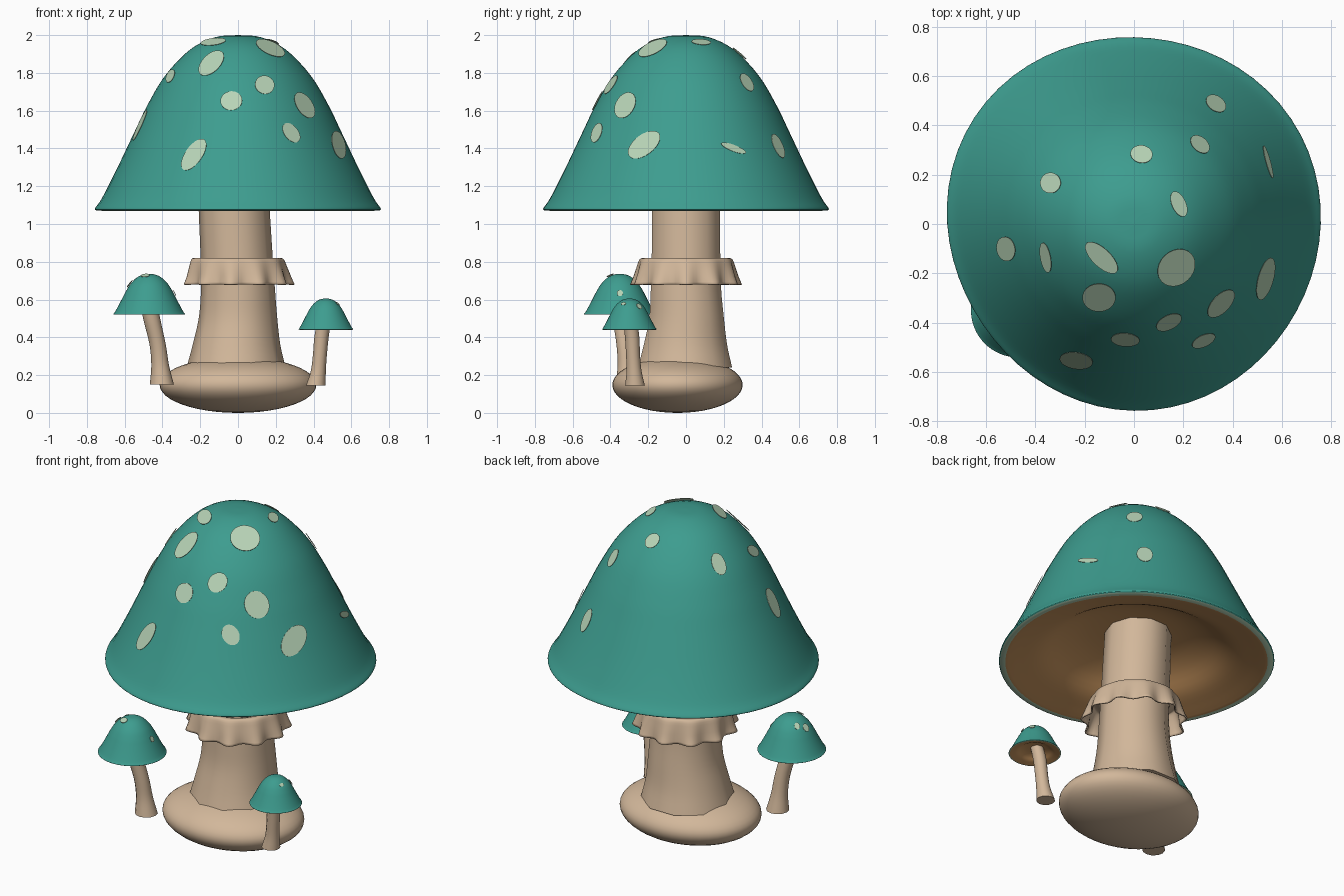
import bpy, bmesh
from math import sin, cos, pi, radians
from mathutils import Vector, Matrix
from mathutils.bvhtree import BVHTree

if "Cube" in bpy.data.objects:
    bpy.data.objects.remove(bpy.data.objects["Cube"])


def material(name, rgb):
    mat = bpy.data.materials.new(name)
    mat.use_nodes = True
    mat.diffuse_color = (*rgb, 1)
    mat.node_tree.nodes["Principled BSDF"].inputs["Base Color"].default_value = (*rgb, 1)
    return mat


teal = material("cap teal", (0.047, 0.335, 0.275))
pale = material("spot pale green", (0.48, 0.66, 0.475))
cream = material("stem cream", (0.645, 0.475, 0.325))
brown = material("underside brown", (0.6, 0.31, 0.115))


def finish(name, bm, mats):
    """Make the object, smooth with crisp rims."""
    mesh = bpy.data.meshes.new(name)
    bm.to_mesh(mesh)
    bm.free()
    for mat in mats:
        mesh.materials.append(mat)
    mesh.shade_smooth()
    mesh.set_sharp_from_angle(angle=radians(60))
    obj = bpy.data.objects.new(name, mesh)
    bpy.context.collection.objects.link(obj)
    return obj


def smooth_path(points, steps=4):
    """Catmull-Rom curve through the points."""
    pts = [Vector(p) for p in points]
    ext = [2 * pts[0] - pts[1]] + pts + [2 * pts[-1] - pts[-2]]
    out = []
    for a, b, c, d in zip(ext, ext[1:], ext[2:], ext[3:]):
        for k in range(steps):
            t = k / steps
            out.append(b + 0.5 * t * (c - a + t * (2 * a - 5 * b + 4 * c - d
                                                   + t * (3 * (b - c) + d - a))))
    return out + [pts[-1]]


def skin(rings, sides, wobble=lambda a, t: 1, closed=True):
    """Surface through horizontal rings given as (x, y, z, radius)."""
    bm = bmesh.new()
    loops = []
    for i, (x, y, z, r) in enumerate(rings):
        t = i / (len(rings) - 1)
        angles = [2 * pi * k / sides for k in range(sides)]
        loops.append([bm.verts.new((x + r * wobble(a, t) * cos(a),
                                    y + r * wobble(a, t) * sin(a), z)) for a in angles])
    for top, low in zip(loops, loops[1:]):
        for k in range(sides):
            n = (k + 1) % sides
            bm.faces.new((top[k], low[k], low[n], top[n]))
    if closed:
        bm.faces.new(loops[0])
        bm.faces.new(loops[-1][::-1])
    bmesh.ops.recalc_face_normals(bm, faces=bm.faces)
    return bm


# Unit cap: radius and height are both 1, rim at zero
OUTER = [(0.004, 1), (0.16, 0.988), (0.335, 0.918), (0.51, 0.77), (0.635, 0.6),
         (0.73, 0.44), (0.85, 0.235), (0.95, 0.075), (1, 0.015), (0.995, 0.003)]
INNER = [(0.955, 0), (0.86, 0.02), (0.7, 0.06), (0.53, 0.14), (0.33, 0.19), (0.004, 0.21)]


def lobed(a, t):
    return 1 + 0.013 * (sin(a) + sin(3 * a)) - 0.008 * sin(2 * a)


def cap(name, centre, radius, height, spots, wobble=lambda a, t: 1):
    x, y, z = centre
    outer, inner = smooth_path(OUTER), smooth_path(INNER)
    rings = [(x, y, z + h * height, r * radius) for r, h in outer + inner]
    sides = 64
    bm = skin(rings, sides, wobble)
    # Teal shell, pale rim strip, brown underside
    bm.faces.ensure_lookup_table()
    for i, face in enumerate(bm.faces):
        ring = i // sides
        face.material_index = 0 if ring < len(outer) - 1 else 1 if ring < len(outer) else 2
    bm.faces[sides * (len(rings) - 1)].material_index = 0
    tree = BVHTree.FromBMesh(bm)
    finish(name, bm, [teal, pale, brown])
    # Spots: thin discs lying on the shell
    bm = bmesh.new()
    for sx, sy, wide, tall, tilt in spots:
        hit, normal, _, _ = tree.ray_cast(Vector((x + sx, y + sy, 3)), Vector((0, 0, -1)))
        side = Vector((0, 0, 1)).cross(normal).normalized()
        frame = Matrix((side, normal.cross(side), normal)).transposed().to_4x4()
        place = (Matrix.Translation(hit + normal * 0.005) @ frame
                 @ Matrix.Rotation(radians(-tilt), 4, "Z") @ Matrix.Diagonal((wide, tall, 1, 1)))
        bmesh.ops.create_cone(bm, cap_ends=True, segments=24, radius1=1, radius2=1,
                              depth=0.002, matrix=place)
    finish(name + "_spots", bm, [pale])


# Spots as x, y, half width, half length, tilt
BIG_SPOTS = [
    (.03, .28, .045, .047, 0), (-.335, .165, .042, .065, 0), (.265, .32, .045, .055, 0),
    (.33, .485, .045, .07, 0), (.54, .25, .072, .02, 22), (.18, .08, .055, .032, 0),
    (-.13, -.135, .085, .042, 0), (-.355, -.135, .065, .035, 25), (-.515, -.1, .05, .09, 0),
    (.17, -.175, .083, .083, 0), (-.14, -.295, .064, .09, 12), (.35, -.32, .07, .078, -20),
    (.53, -.22, .065, .1, 50), (.14, -.395, .052, .06, 40), (-.035, -.465, .058, .057, 0),
    (.28, -.47, .047, .06, -30), (-.232, -.55, .055, .098, 25)]
cap("large_cap", (0, 0, 1.07), 0.755, 0.93, BIG_SPOTS, lobed)
cap("right_small_cap", (-.47, -.35, .52), 0.19, 0.215,
    [(-.1, .01, .02, .024, 0), (-.02, -.05, .024, .019, 0),
     (.13, 0, .016, .018, 0), (-.07, .05, .016, .02, 0)])
cap("left_small_cap", (.465, -.3, .44), 0.145, 0.165,
    [(.06, .05, .016, .018, 0), (.06, -.03, .014, .01, 0)])


def stem(name, points, sides):
    finish(name, skin(smooth_path(points), sides), [cream])


# Stems as x, y, z, radius
stem("main_stem", [(-.03, 0, 1.26, .185), (-.02, 0, 1.07, .188), (-.007, 0, .82, .191),
                   (0, 0, .65, .196), (0, .003, .5, .208), (-.008, -.003, .36, .232),
                   (-.01, -.005, .24, .262)], 10)
stem("right_small_stem", [(-.47, -.35, .57, .045), (-.455, -.342, .49, .045),
                          (-.425, -.325, .36, .043), (-.412, -.315, .25, .047),
                          (-.403, -.31, .15, .064)], 12)
stem("left_small_stem", [(.455, -.295, .48, .037), (.442, -.285, .4, .038),
                         (.433, -.28, .3, .037), (.425, -.275, .22, .04),
                         (.412, -.27, .145, .052)], 12)


# Ruffled skirt around the main stem
def ruffle(a, t):
    return 1 + 0.07 * t * t * cos(11 * a)


skirt_profile = [(-.005, 0, .805, .185), (-.005, 0, .819, .225), (-.005, 0, .812, .245),
                 (-.003, 0, .77, .258), (0, 0, .72, .27), (0, 0, .68, .28)]
skirt = finish("stem_skirt", skin(smooth_path(skirt_profile, 3), 88, ruffle, False), [cream])
skirt.modifiers.new("thickness", "SOLIDIFY").thickness = 0.008

# Swollen base
bm = bmesh.new()
bmesh.ops.create_uvsphere(bm, u_segments=48, v_segments=24, radius=1,
                          matrix=Matrix.Translation((0, -.045, .148))
                          @ Matrix.Diagonal((.415, .345, .148, 1)))
finish("bulb_base", bm, [cream])
